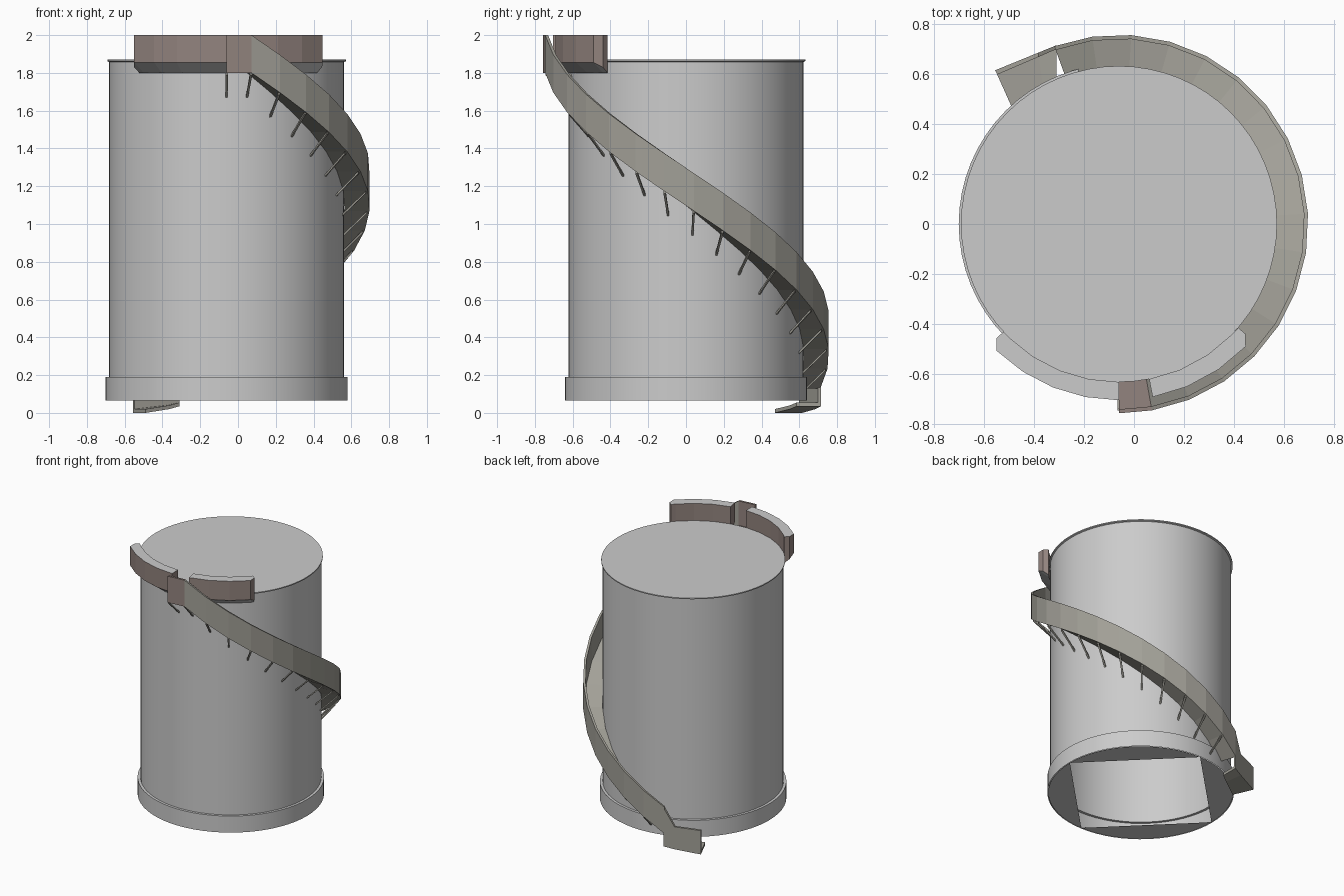
import bpy, bmesh
from math import sin, cos, pi, radians

if "Cube" in bpy.data.objects:
    bpy.data.objects.remove(bpy.data.objects["Cube"])

CX = -0.06  # tank axis offset in x


def material(name, rgb):
    m = bpy.data.materials.new(name)
    m.diffuse_color = (*rgb, 1)
    m.use_nodes = True
    m.node_tree.nodes["Principled BSDF"].inputs["Base Color"].default_value = m.diffuse_color
    return m


BROWN = material("brown_panel", (0.29, 0.23, 0.21))
STEEL = material("weathered_steel", (0.36, 0.35, 0.31))


def polar(r, deg, z):
    a = radians(deg)
    return (CX + r * cos(a), r * sin(a), z)


def finish(bm, name, mat=None, solid=True):
    if solid:
        bmesh.ops.recalc_face_normals(bm, faces=bm.faces)
    me = bpy.data.meshes.new(name)
    bm.to_mesh(me)
    bm.free()
    ob = bpy.data.objects.new(name, me)
    bpy.context.collection.objects.link(ob)
    if mat:
        me.materials.append(mat)
    return ob


def loft(name, rings, mat):
    """Closed solid through a list of equal cross-sections."""
    bm = bmesh.new()
    vs = [[bm.verts.new(p) for p in ring] for ring in rings]
    n = len(vs[0])
    for a, b in zip(vs, vs[1:]):
        for i in range(n):
            bm.faces.new((a[i], a[(i + 1) % n], b[(i + 1) % n], b[i]))
    bm.faces.new(vs[0])
    bm.faces.new(vs[-1])
    return finish(bm, name, mat)


def sweep(name, profile, a0, a1, z0, z1, steps, mat):
    """Sweep an (r, z) profile round the tank while the height goes z0 to z1."""
    rings = []
    for i in range(steps + 1):
        t = i / steps
        rings.append([polar(r, a0 + (a1 - a0) * t, z + z0 + (z1 - z0) * t)
                      for r, z in profile])
    return loft(name, rings, mat)


# Tank shell: foot ring, wall, top lip and flat lid, open below
SEG = 64
profile = [(0.641, 0.065), (0.641, 0.19), (0.622, 0.19), (0.622, 1.858),
           (0.632, 1.862), (0.632, 1.87)]
bm = bmesh.new()
loops = [[bm.verts.new(polar(r, 360 * i / SEG, z)) for i in range(SEG)]
         for r, z in profile]
for a, b in zip(loops, loops[1:]):
    for i in range(SEG):
        j = (i + 1) % SEG
        bm.faces.new((a[i], a[j], b[j], b[i]))
bm.faces.new(loops[-1])
tank = finish(bm, "tank_shell", solid=False)
bpy.context.view_layer.objects.active = tank
tank.select_set(True)
bpy.ops.object.shade_smooth_by_angle(angle=radians(30))

# Underside plate with a square opening
bm = bmesh.new()
for q in range(4):
    bm.faces.new([bm.verts.new(polar(0.635, q * 90 + k * 90 / 16, 0.066))
                  for k in range(17)][::-1])
finish(bm, "bottom_plate", solid=False)

# Spiral stair: floor and outer side wall in one L-shaped section
R_IN, R_OUT = 0.625, 0.757
L_SECTION = [(R_IN, -0.2), (R_OUT, -0.2), (R_OUT, 0), (R_OUT - 0.016, 0),
             (R_OUT - 0.016, -0.185), (R_IN, -0.185)]
A0, A1, Z0, Z1, N = -80, 110, 2.0, 0.33, 16
sweep("spiral_stair", L_SECTION, A0, A1, Z0, Z1, N, STEEL)


# Sloping struts from the outer floor edge down to the tank wall
def strut(deg, z, drop=0.12, w=0.5):
    def ring(r, zz):
        return [polar(r, deg - w, zz), polar(r, deg + w, zz),
                polar(r, deg + w, zz - 0.012), polar(r, deg - w, zz - 0.012)]
    loft("stair_strut", [ring(R_OUT - 0.012, z), ring(0.62, z - drop)], STEEL)


for i in range(N):
    strut(A0 + (A1 - A0) * i / N, Z0 + (Z1 - Z0) * i / N - 0.2)
strut(-90, 1.8)

# Top landing and the boxed parapets either side of it
sweep("top_landing", L_SECTION, -90, -80, 2.0, 2.0, 1, BROWN)
PARAPET = [(0.632, 1.80), (0.705, 1.855), (0.705, 2.0), (0.632, 2.0)]


def parapet(name, a_near, a_far, steps):
    rings = []
    for i in range(steps + 1):
        a = a_near + (a_far - a_near) * i / steps
        rings.append([polar(r, a, z) for r, z in PARAPET])
    # tapered tip
    tip = a_far + (3 if a_far > a_near else -3)
    rings.append([polar(r, tip, z) for r, z in
                  [(0.632, 1.80), (0.67, 1.83), (0.67, 2.0), (0.632, 2.0)]])
    ob = loft(name, rings, BROWN)
    ob.data.materials.append(None)
    for f in ob.data.polygons:  # plain grey top and underside
        if abs(f.normal.z) > 0.5:
            f.material_index = 1


parapet("parapet_left", -90, -134, 4)
parapet("parapet_right", -79, -44, 3)

# Foot landing: sloping floor with an outer side wall
A, B, C, D = (-0.31, 0.715), (-0.31, 0.585), (-0.49, 0.47), (-0.555, 0.615)


def lerp(p, q, t):
    return (p[0] + (q[0] - p[0]) * t, p[1] + (q[1] - p[1]) * t)


def foot_ring(inner, outer, z, top):
    lip = lerp(outer, inner, 0.12)
    return [(*inner, z), (*outer, z), (*outer, top), (*lip, top),
            (*lip, z + 0.02), (*inner, z + 0.02)]


loft("foot_landing", [foot_ring(B, A, 0.035, 0.33),
                      foot_ring(lerp(B, C, 0.3), lerp(A, D, 0.3), 0.02, 0.19),
                      foot_ring(C, D, 0.0, 0.18)], STEEL)
